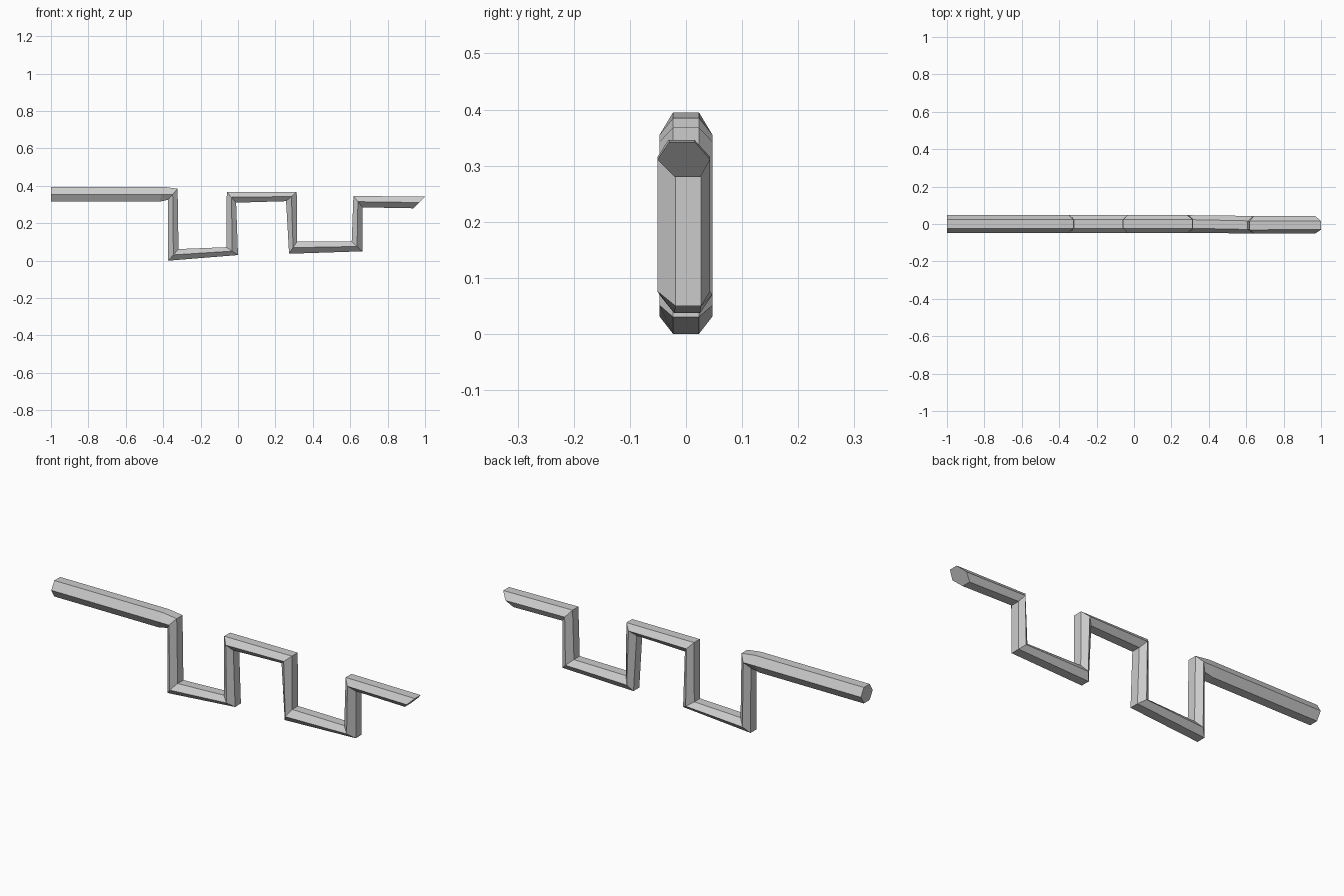
import bpy, bmesh

if "Cube" in bpy.data.objects:
    bpy.data.objects.remove(bpy.data.objects["Cube"])

# Centre-plane stations along the bent bar:
# (left x, left z, right x, right z, y shift of left edge, y shift of right edge)
stations = [
    (-1.00, 0.395, -1.00, 0.315, 0, 0),
    (-0.40, 0.395, -0.42, 0.315, 0, 0),
    (-0.323, 0.385, -0.375, 0.325, 0, 0),
    (-0.318, 0.062, -0.373, 0.0, 0, 0),
    (-0.062, 0.072, 0.0, 0.03, 0, 0),
    (-0.06, 0.368, -0.01, 0.31, 0, 0),
    (0.314, 0.368, 0.257, 0.318, 0, 0),
    (0.316, 0.102, 0.273, 0.037, 0, 0.002),
    (0.608, 0.102, 0.665, 0.05, -0.006, 0.004),
    (0.617, 0.346, 0.665, 0.285, -0.008, 0.004),
    (1.0, 0.342, 0.937, 0.28, -0.007, 0.003),
]
FLAT, WIDE = 0.023, 0.047  # half widths of the hexagonal section


def add_ring(bm, lx, lz, rx, rz, ls, rs):
    mx, mz, ms = (lx + rx) / 2, (lz + rz) / 2, -0.004 if ls else 0
    pts = [(lx, FLAT + ls, lz), (mx, WIDE + ms, mz), (rx, FLAT + rs, rz),
           (rx, -FLAT + rs, rz), (mx, -WIDE + ms, mz), (lx, -FLAT + ls, lz)]
    return [bm.verts.new(p) for p in pts]


# Bent hexagonal crank bar, skinned between mitred rings
bm = bmesh.new()
rings = [add_ring(bm, *s) for s in stations]
for a, b in zip(rings, rings[1:]):
    for i in range(6):
        j = (i + 1) % 6
        bm.faces.new((a[i], a[j], b[j], b[i]))

# End caps
bm.faces.new(rings[0])
bm.faces.new(rings[-1])
bmesh.ops.recalc_face_normals(bm, faces=bm.faces)

mesh = bpy.data.meshes.new("crank_bar")
bm.to_mesh(mesh)
bm.free()
bar = bpy.data.objects.new("crank_bar", mesh)
bpy.context.collection.objects.link(bar)
